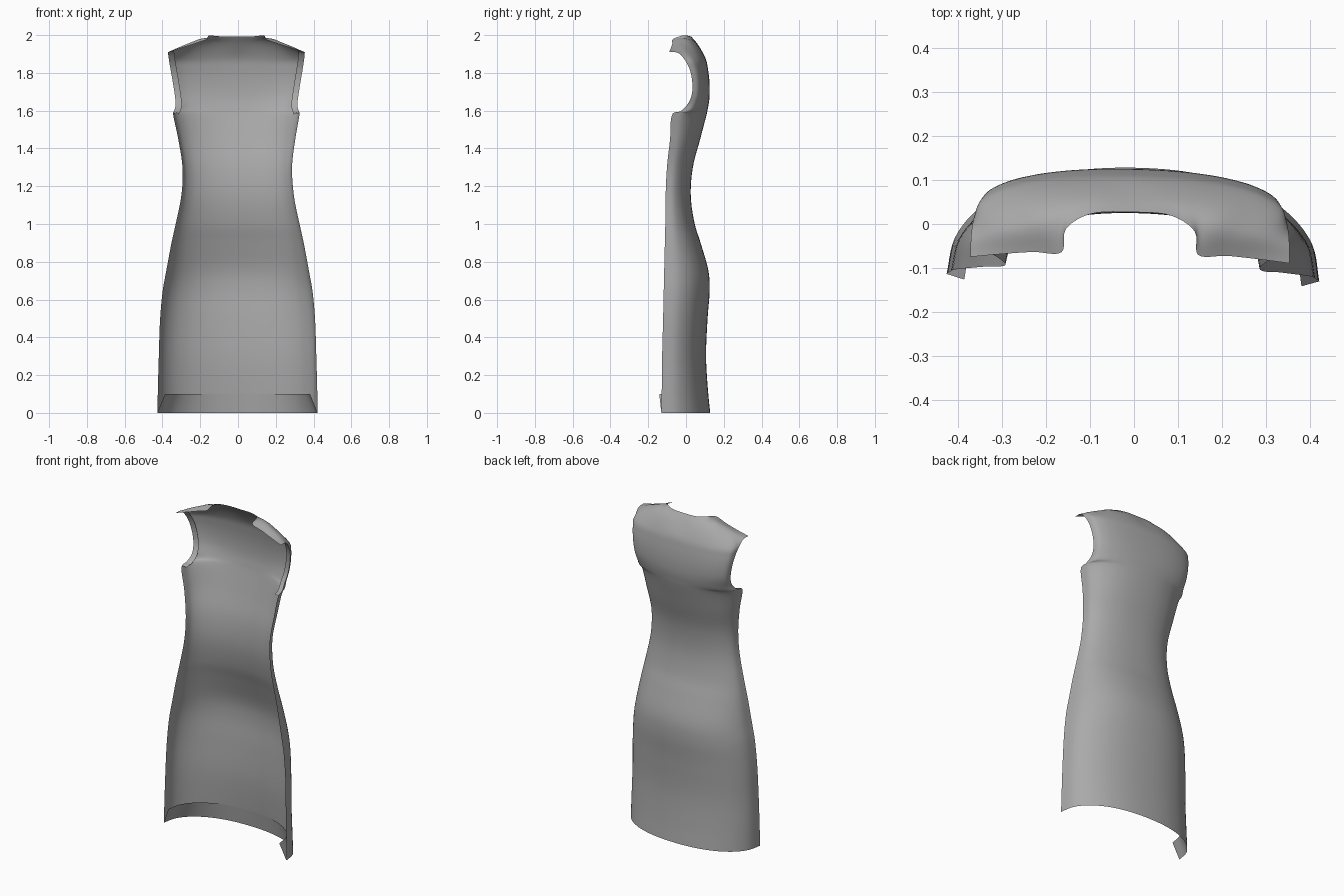
import bpy
from math import sin, cos, radians
from mathutils import Vector, Matrix

cube = bpy.data.objects.get("Cube")
if cube:
    bpy.data.objects.remove(cube, do_unlink=True)

GREY = (0.4, 0.4, 0.4, 1)
cloth = bpy.data.materials.new("grey cloth")
cloth.use_nodes = True
cloth.diffuse_color = GREY
cloth.node_tree.nodes["Principled BSDF"].inputs["Base Color"].default_value = GREY

ANGLES = [radians(a) for a in (0, 13, 26, 40, 56, 73, 90)]
POWER = 2 / 2.2


def half_row(x, y, z, back_y, back_z):
    """Rounded quarter section from the centre back to the side edge."""
    return [Vector((x * sin(a) ** POWER,
                    y + (back_y - y) * max(cos(a), 0) ** POWER,
                    back_z + (z - back_z) * sin(a) ** 2)) for a in ANGLES]


def spline(points, steps):
    """Centripetal curve through the points."""
    ends = [2 * points[0] - points[1], *points, 2 * points[-1] - points[-2]]
    out = []
    for i in range(len(points) - 1):
        p = ends[i:i + 4]
        t = [0]
        for a, b in zip(p, p[1:]):
            t.append(t[-1] + max((b - a).length, 1e-5) ** 0.5)

        def mix(a, b, i, j, s):
            return a.lerp(b, (s - t[i]) / (t[j] - t[i]))

        for k in range(steps):
            s = t[1] + (t[2] - t[1]) * k / steps
            a, b, c = (mix(p[n], p[n + 1], n, n + 1, s) for n in range(3))
            out.append(mix(mix(a, b, 0, 2, s), mix(b, c, 1, 3, s), 1, 2, s))
    return out + [points[-1].copy()]


def settle(p):
    """The garment is turned slightly, and its upper part leans to its right."""
    lean = min(max((p.z - 1.2) / 0.4, 0), 1)
    return Matrix.Rotation(-0.02, 3, "Z") @ p - Vector((0.008 * lean, 0, 0))


def sheet(name, rows):
    width = len(rows[0])
    faces = [(r * width + c, r * width + c + 1, (r + 1) * width + c + 1, (r + 1) * width + c)
             for r in range(len(rows) - 1) for c in range(width - 1)]
    mesh = bpy.data.meshes.new(name)
    mesh.from_pydata([settle(p) for row in rows for p in row], [], faces)
    mesh.materials.append(cloth)
    mesh.polygons.foreach_set("use_smooth", [True] * len(faces))
    mesh.update()
    obj = bpy.data.objects.new(name, mesh)
    bpy.context.collection.objects.link(obj)


# Skirt and waist: height, half width, side edge y, centre back y
skirt = [(0, .424, -.122, .128), (.12, .422, -.12, .116), (.3, .417, -.118, .106),
         (.5, .41, -.113, .114), (.65, .396, -.11, .125), (.75, .378, -.108, .119),
         (.9, .35, -.105, .077), (1, .328, -.103, .046), (1.15, .298, -.102, .025),
         (1.3, .29, -.095, .036), (1.45, .31, -.078, .075)]
net = [half_row(w, y, z, back, z) for z, w, y, back in skirt]

# Bodice beside the armholes: edge x, y, z, then centre back y, z
bodice = [(.335, -.063, 1.585, .11, 1.585), (.331, -.025, 1.596, .116, 1.615),
          (.322, .012, 1.63, .122, 1.65), (.327, .036, 1.68, .125, 1.69),
          (.338, .04, 1.75, .124, 1.75), (.35, .026, 1.82, .116, 1.82),
          (.358, 0, 1.87, .104, 1.875)]
net += [half_row(*row) for row in bodice]

# Shoulder ridge, then the shoulder seam and neckline
ridge = [(0, .06, 1.95), (.08, .058, 1.955), (.14, .04, 1.968), (.19, .01, 1.977),
         (.25, -.01, 1.957), (.31, -.022, 1.932), (.362, -.035, 1.906)]
neckline = [(0, .027, 1.992), (.095, .02, 1.994), (.147, -.015, 1.998), (.155, -.067, 1.978),
            (.22, -.068, 1.955), (.29, -.074, 1.932), (.363, -.082, 1.91)]
net += [[Vector(p) for p in row] for row in (ridge, neckline)]

# Mirror the control rows, then smooth along and across
full = [[Vector((-p.x, p.y, p.z)) for p in row[:0:-1]] + row for row in net]
across = [spline(row, 5) for row in full]
columns = [spline(list(column), 5) for column in zip(*across)]
rows = [list(row) for row in zip(*columns)]
sheet("dress_back", rows)

# Hem turned up inside
fold = [Vector((p.x * .905, p.y - .012, .1)) for p in rows[0]]
sheet("hem_facing", [rows[0], fold])

# Armhole facings turned inside
start = len(skirt) * 5
for name, index, side in (("left_armhole_facing", -1, 1), ("right_armhole_facing", 0, -1)):
    edge = [row[index] for row in rows[start:]]
    inner = [p + Vector((-.032 * side, .006, .008 * (p.z - 1.7) / .2)) for p in edge]
    sheet(name, [edge, inner])
